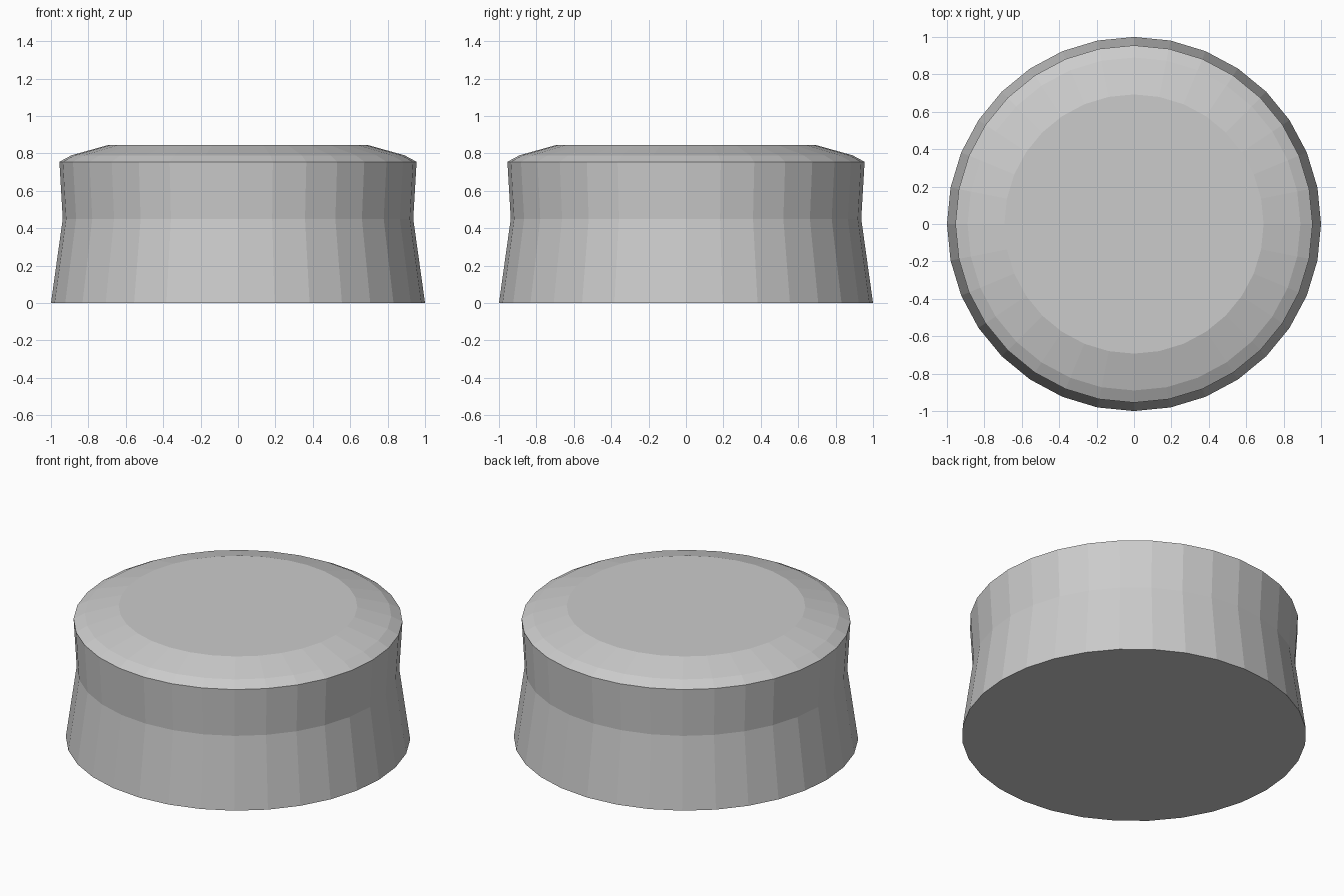
import bpy, bmesh
from math import cos, sin, tau

if "Cube" in bpy.data.objects:
    bpy.data.objects.remove(bpy.data.objects["Cube"])

SIDES = 32
# Outer profile (radius, height): flared foot, waist, rim, bevelled crown
PROFILE = [(1.0, 0.0), (0.937, 0.45), (0.955, 0.755), (0.89, 0.79), (0.693, 0.845)]

bm = bmesh.new()
rings = [[bm.verts.new((r * cos(tau * i / SIDES), r * sin(tau * i / SIDES), z))
          for i in range(SIDES)] for r, z in PROFILE]

# Side walls
for low, high in zip(rings, rings[1:]):
    for i in range(SIDES):
        j = (i + 1) % SIDES
        bm.faces.new((low[i], low[j], high[j], high[i]))

# Flat base and top
bm.faces.new(rings[0][::-1])
bm.faces.new(rings[-1])

mesh = bpy.data.meshes.new("round_cap")
bm.to_mesh(mesh)
bm.free()
bpy.context.collection.objects.link(bpy.data.objects.new("round_cap", mesh))
